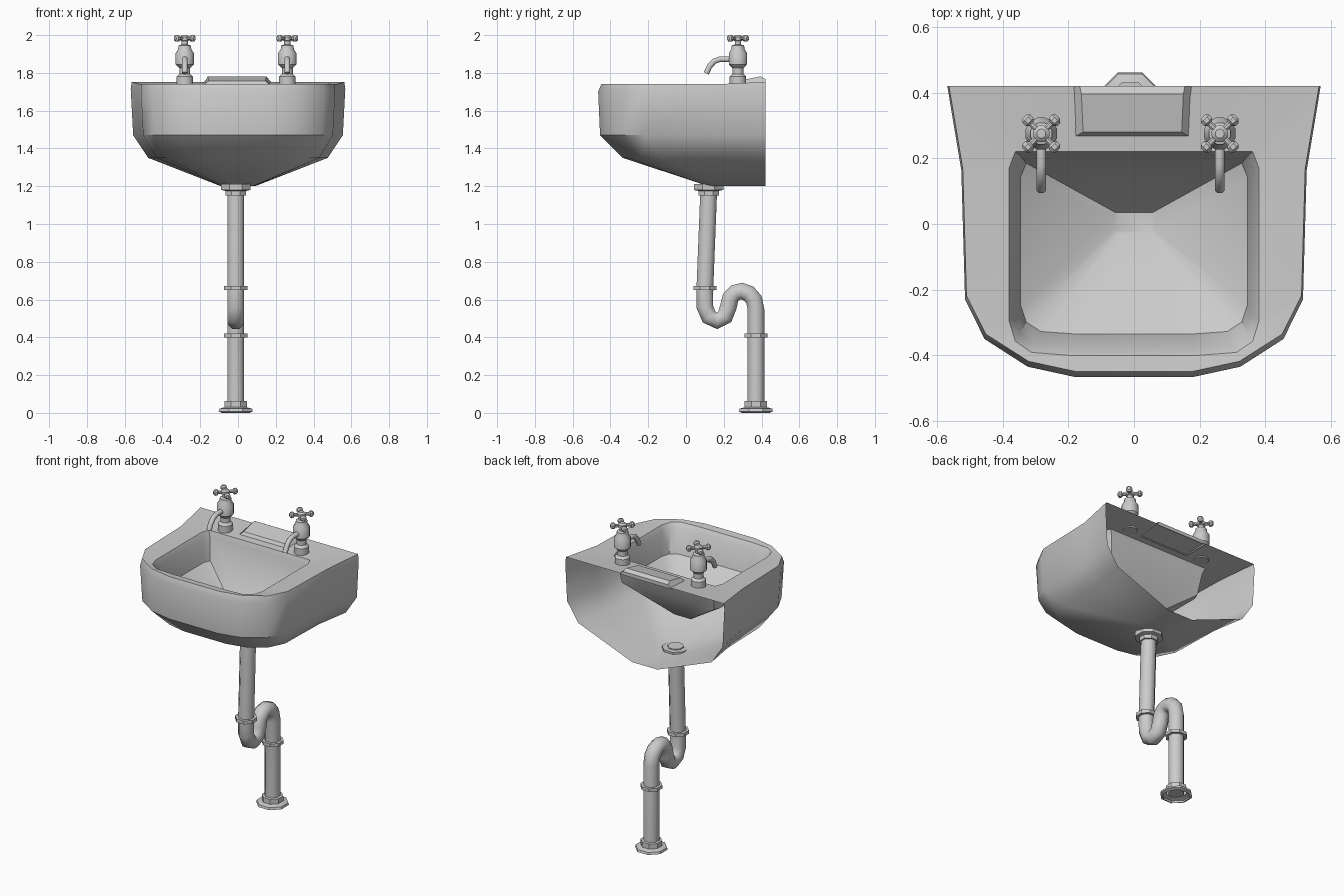
import bpy, bmesh, math
from mathutils import Vector, Matrix

if "Cube" in bpy.data.objects:
    bpy.data.objects.remove(bpy.data.objects["Cube"])

CX = -0.012  # plumbing and tap centre line


def finish(bm, name, angle=40):
    bmesh.ops.recalc_face_normals(bm, faces=bm.faces)
    me = bpy.data.meshes.new(name)
    bm.to_mesh(me)
    bm.free()
    ob = bpy.data.objects.new(name, me)
    bpy.context.collection.objects.link(ob)
    bpy.ops.object.select_all(action='DESELECT')
    ob.select_set(True)
    bpy.context.view_layer.objects.active = ob
    bpy.ops.object.shade_smooth_by_angle(angle=math.radians(angle))
    return ob


def bridge(bm, a, b, closed):
    n = len(a)
    for i in range(n if closed else n - 1):
        j = (i + 1) % n
        bm.faces.new((a[i], a[j], b[j], b[i]))


def lathe(bm, profile, mat, sides=8, cap_start=True):
    """Turn (radius, height) pairs about local z."""
    rings = []
    for r, h in profile:
        rings.append([bm.verts.new(mat @ Vector((
            r * math.cos(2 * math.pi * (k + .5) / sides),
            r * math.sin(2 * math.pi * (k + .5) / sides), h))) for k in range(sides)])
    for a, b in zip(rings, rings[1:]):
        bridge(bm, a, b, True)
    if cap_start:
        bm.faces.new(rings[0])
    bm.faces.new(rings[-1])


def tube(bm, path, r, x, sides=8):
    """Sweep a round section along a (y, z) path."""
    rings = []
    for i, p in enumerate(path):
        a, b = path[max(i - 1, 0)], path[min(i + 1, len(path) - 1)]
        t = Vector((0, b[0] - a[0], b[1] - a[1])).normalized()
        side = Vector((1, 0, 0))
        up = t.cross(side)
        c = Vector((x, p[0], p[1]))
        rings.append([bm.verts.new(c + r * (side * math.cos(2 * math.pi * (k + .5) / sides)
                      + up * math.sin(2 * math.pi * (k + .5) / sides))) for k in range(sides)])
    for a, b in zip(rings, rings[1:]):
        bridge(bm, a, b, True)
    bm.faces.new(rings[0])
    bm.faces.new(rings[-1])


# basin: one skin, open at the wall side
BACK = 0.42
U = [(1, 0), (.925, .29), (.905, .735), (.8, .87), (.57, .965), (.32, 1)]


def mirror_u(half):
    """Right half (back to front) -> whole U through the front centre."""
    return half + [(0, half[-1][1])] + [(-x, y) for x, y in reversed(half)]


def outer(w, f):
    return mirror_u([(w * a, BACK - (BACK - f) * b) for a, b in U])


def inner(w, yb, yf):
    d = yb - yf
    return mirror_u([(w * .95, yb), (w, yb - .08 * d), (w, yb - .83 * d),
                     (w * .95, yb - .93 * d), (w * .82, yb - .985 * d), (w * .5, yf)])


def with_back(pts):
    w, y = pts[0]
    return pts + [(w * k, y) for k in (-.6, -.3, 0, .3, .6)]


bm = bmesh.new()


def ring(pts, z, zback=None):
    return [bm.verts.new((x, y, zback if zback and y > BACK - .01 else z)) for x, y in pts]


crest = ring(with_back(outer(.563, -.448)), 1.74, 1.752)
n_u = 13
shell = [crest[:n_u]]
for w, f, z in ((.568, -.465, 1.70), (.555, -.455, 1.47), (.475, -.335, 1.35), (.09, .12, 1.2)):
    shell.append(ring(outer(w, f), z, 1.715 if z == 1.70 else None))
for a, b in zip(shell, shell[1:]):
    bridge(bm, a, b, False)
bm.faces.new(shell[-1])
bowl = [crest]
for w, yb, yf, z in ((.38, .22, -.40, 1.735), (.365, .208, -.375, 1.70),
                     (.345, .185, -.335, 1.56), (.06, .035, -.03, 1.37)):
    bowl.append(ring(with_back(inner(w, yb, yf)), z))
for a, b in zip(bowl, bowl[1:]):
    bridge(bm, a, b, True)
bm.faces.new(bowl[-1])
finish(bm, "basin", 35)

# raised wedge on the back ledge
bm = bmesh.new()
low = [bm.verts.new(v) for v in ((-.18, .265, 1.735), (.17, .265, 1.735), (.18, BACK, 1.745), (-.19, BACK, 1.745))]
top = [bm.verts.new(v) for v in ((-.155, .28, 1.758), (.145, .28, 1.758), (.15, .395, 1.782), (-.16, .395, 1.782))]
lip = [bm.verts.new(v) for v in ((.155, BACK, 1.768), (-.165, BACK, 1.768))]
bm.faces.new(top)
for f in ((low[0], low[1], top[1], top[0]), (low[1], low[2], lip[0], top[2], top[1]),
          (low[3], low[0], top[0], top[3], lip[1]), (top[2], lip[0], lip[1], top[3]),
          (low[2], low[3], lip[1], lip[0])):
    bm.faces.new(f)
finish(bm, "back_ledge", 25)

# taps: turned body, bent spout, cross handle
for name, x in (("left_tap", CX - .27), ("right_tap", CX + .273)):
    y = .275
    bm = bmesh.new()
    lathe(bm, [(.045, 1.735), (.045, 1.78), (.03, 1.795), (.03, 1.825), (.05, 1.845), (.05, 1.905),
               (.036, 1.925), (.034, 1.945), (.017, 1.95), (.017, 1.968), (.026, 1.972), (.026, 1.99),
               (.014, 2.0)], Matrix.Translation((x, y, 0)), 12)
    finish(bm, name + "_body", 35)
    bm = bmesh.new()
    tube(bm, [(.25, 1.872), (.18, 1.873), (.15, 1.862), (.125, 1.835), (.107, 1.798)], .016, x)
    finish(bm, name + "_spout", 50)
    bm = bmesh.new()
    for k in range(4):
        m = (Matrix.Translation((x, y, 1.983)) @ Matrix.Rotation(math.pi * (k + .5) / 2, 4, 'Z')
             @ Matrix.Rotation(math.pi / 2, 4, 'Y'))
        lathe(bm, [(.010, .01), (.010, .043), (.019, .05), (.019, .064), (.010, .072)], m)
    finish(bm, name + "_handle", 35)

# waste pipe with S-bend
bm = bmesh.new()
tube(bm, [(.122, 1.22), (.1, .66), (.1, .56), (.122, .508), (.165, .488), (.205, .508), (.224, .56),
          (.236, .61), (.262, .637), (.295, .645), (.332, .632), (.36, .6), (.37, .55), (.37, .02)],
     .048, CX)
finish(bm, "waste_pipe", 50)

# nuts, collars and floor flange
for name, y, profile in (
        ("drain_nut", .12, [(.058, 1.15), (.058, 1.175), (.084, 1.18), (.084, 1.213)]),
        ("upper_collar", .1, [(.066, .65), (.066, .672)]),
        ("lower_collar", .37, [(.066, .4), (.066, .42)])):
    bm = bmesh.new()
    lathe(bm, profile, Matrix.Translation((CX, y, 0)))
    finish(bm, name, 30)
bm = bmesh.new()
lathe(bm, [(.08, 0), (.098, .008), (.094, .022), (.064, .03), (.064, .062), (.05, .064)],
      Matrix.Translation((CX, .37, 0)), cap_start=False)
finish(bm, "floor_flange", 30)
